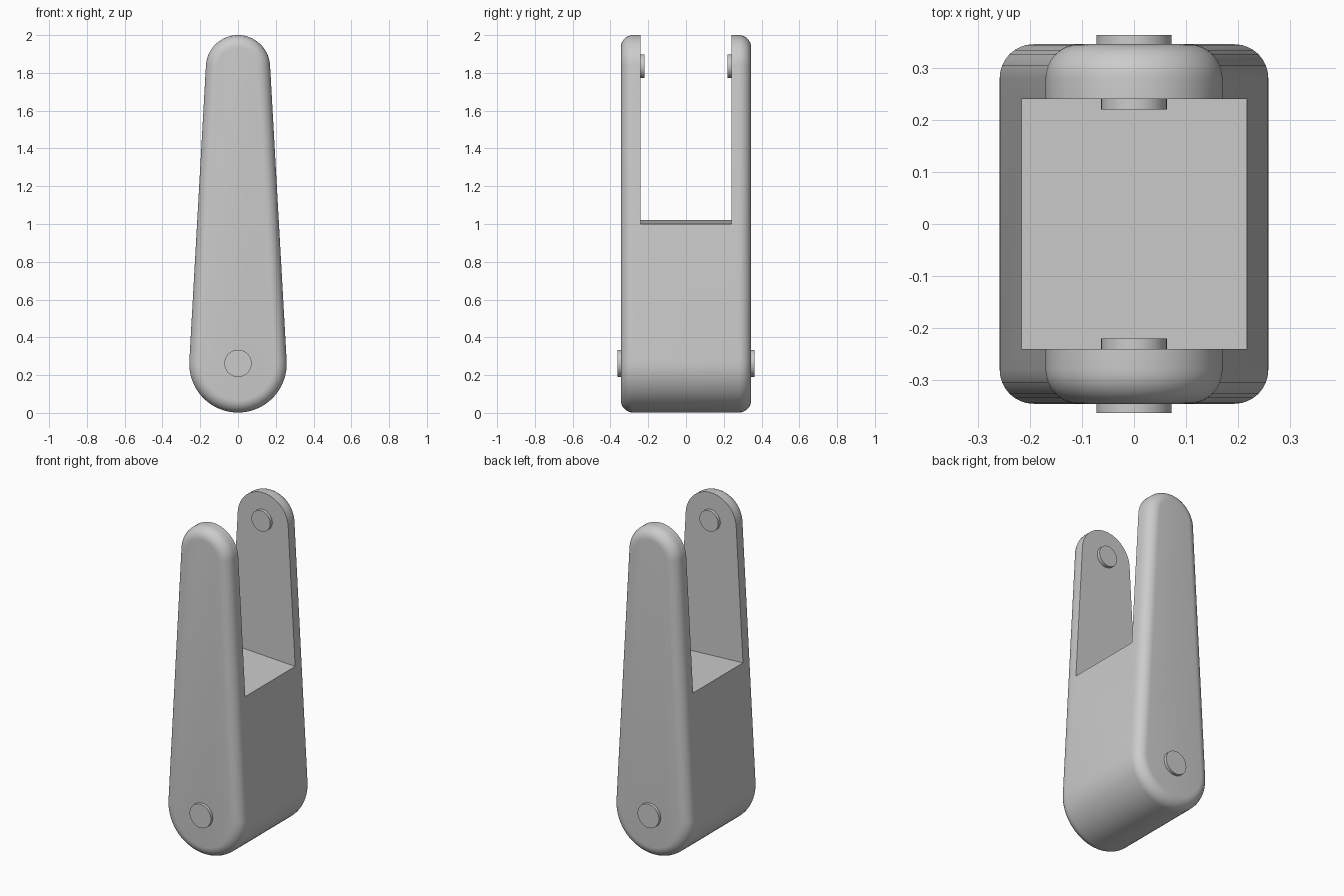
import bpy, bmesh
from math import sin, cos, pi, asin

cube = bpy.data.objects.get("Cube")
if cube:
    bpy.data.objects.remove(cube, do_unlink=True)

grey = bpy.data.materials.new("plain grey")
grey.use_nodes = True
grey.diffuse_color = (0.6, 0.6, 0.6, 1)
grey.node_tree.nodes["Principled BSDF"].inputs["Base Color"].default_value = (0.6, 0.6, 0.6, 1)

LOW_Z, LOW_R = 0.26, 0.258      # lower rounded end
TOP_Z, TOP_R = 1.83, 0.17       # upper rounded end
HALF_Y, ROUND = 0.345, 0.065    # half depth and edge rounding
GAP = 0.24                      # half width of the slot


def outline(inset, y, steps=32):
    """Tapered capsule outline, moved inwards by inset."""
    tilt = asin((LOW_R - TOP_R) / (TOP_Z - LOW_Z))
    pts = []
    for z, r, start, sweep in ((TOP_Z, TOP_R, tilt, pi - 2 * tilt),
                               (LOW_Z, LOW_R, pi - tilt, pi + 2 * tilt)):
        for i in range(steps + 1):
            a = start + sweep * i / steps
            pts.append(((r - inset) * cos(a), y, z + (r - inset) * sin(a)))
    return pts


def loft(name, rings):
    """Skin a row of matching rings and cap both ends."""
    bm = bmesh.new()
    loops = [[bm.verts.new(p) for p in ring] for ring in rings]
    n = len(loops[0])
    for a, b in zip(loops, loops[1:]):
        for i in range(n):
            bm.faces.new((a[i], a[(i + 1) % n], b[(i + 1) % n], b[i]))
    bm.faces.new(loops[0])
    bm.faces.new(loops[-1])
    bmesh.ops.recalc_face_normals(bm, faces=bm.faces)
    mesh = bpy.data.meshes.new(name)
    bm.to_mesh(mesh)
    bm.free()
    mesh.materials.append(grey)
    obj = bpy.data.objects.new(name, mesh)
    bpy.context.collection.objects.link(obj)
    return obj


def activate(obj):
    bpy.ops.object.select_all(action='DESELECT')
    obj.select_set(True)
    bpy.context.view_layer.objects.active = obj


# Fork body with rounded front and back edges
quarter = [i / 8 * pi / 2 for i in range(9)]
front = [(ROUND * (1 - sin(a)), -HALF_Y + ROUND * (1 - cos(a))) for a in quarter]
back = [(inset, -y) for inset, y in reversed(front)]
body = loft("fork_body", [outline(inset, y) for inset, y in front + back])

# Slot between the arms, with a slightly sloping floor
cutter = loft("slot_cutter", [[(-0.4, y, 1.031), (0.4, y, 0.991),
                               (0.4, y, 2.2), (-0.4, y, 2.2)] for y in (-GAP, GAP)])
cutter.hide_render = True
slot = body.modifiers.new("slot", 'BOOLEAN')
slot.operation = 'DIFFERENCE'
slot.solver = 'EXACT'
slot.object = cutter
activate(body)
bpy.ops.object.modifier_apply(modifier="slot")
bpy.data.objects.remove(cutter, do_unlink=True)
bpy.ops.object.shade_smooth_by_angle()


# Pivot pins: outside at the bottom, inside the arms at the top
def pin(name, radius, z, y0, y1):
    rings = [[(radius * cos(i * pi / 24), y, z + radius * sin(i * pi / 24))
              for i in range(48)] for y in (y0, y1)]
    activate(loft(name, rings))
    bpy.ops.object.shade_smooth_by_angle()


for side, s in (("front", -1), ("back", 1)):
    pin(side + "_outer_pin", 0.072, 0.262, s * 0.33, s * 0.363)
    pin(side + "_inner_pin", 0.063, 1.835, s * 0.22, s * 0.26)
